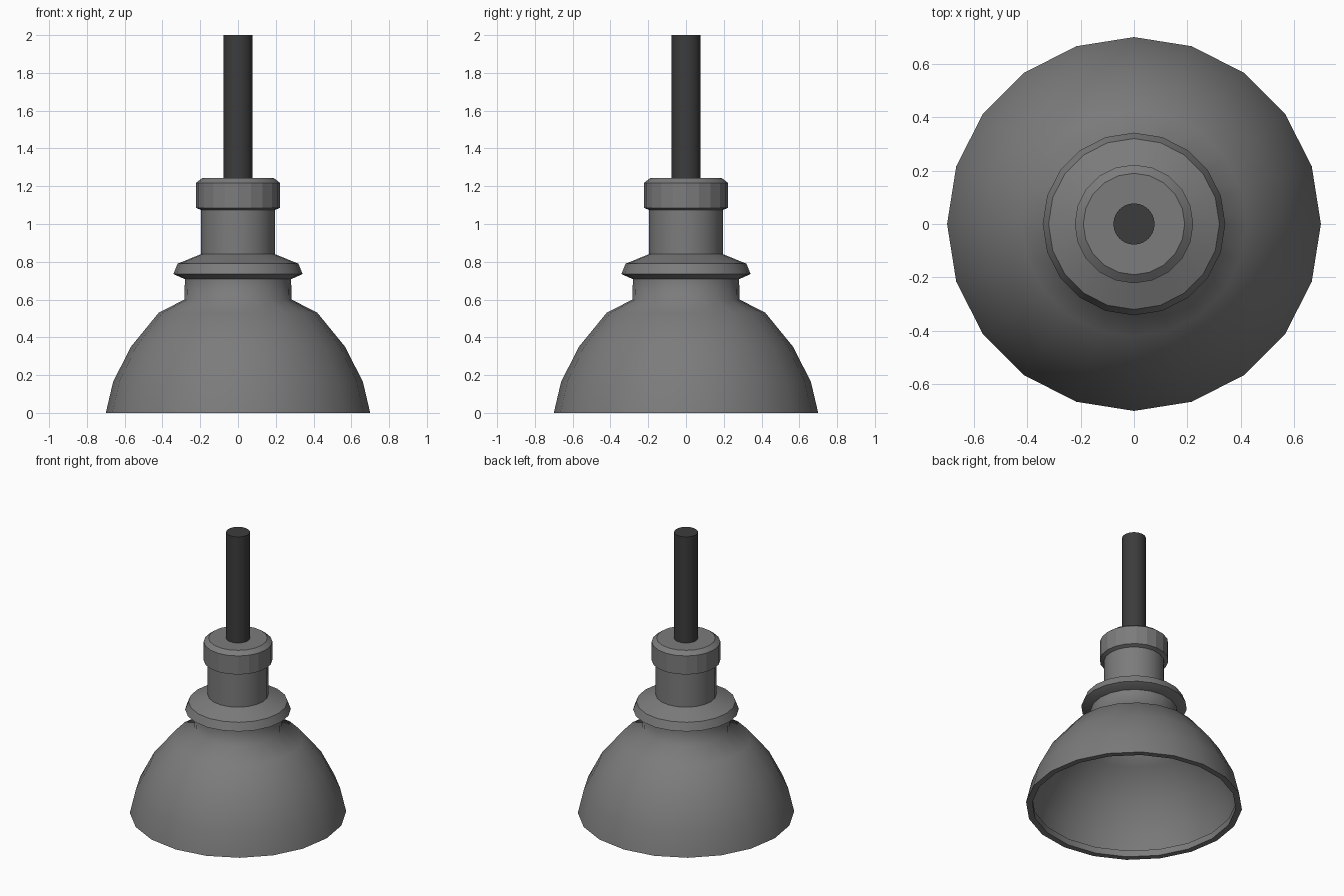
import bpy, math

if "Cube" in bpy.data.objects:
    bpy.data.objects.remove(bpy.data.objects["Cube"])


def material(name, v):
    m = bpy.data.materials.new(name)
    m.diffuse_color = (v, v, v, 1)
    m.use_nodes = True
    m.node_tree.nodes["Principled BSDF"].inputs["Base Color"].default_value = m.diffuse_color
    return m


def lathe(name, profile, sides, mat, angle=30):
    """Revolve (radius, z) points about z; zero radius points become poles."""
    verts, rings, faces = [], [], []
    for r, z in profile:
        n = sides if r > 0 else 1
        rings.append([len(verts) + i % n for i in range(sides)])
        verts += [(r * math.cos(2 * math.pi * i / sides),
                   r * math.sin(2 * math.pi * i / sides), z) for i in range(n)]
    for a, b in zip(rings, rings[1:]):
        for i in range(sides):
            j = (i + 1) % sides
            faces.append(list(dict.fromkeys((a[i], a[j], b[j], b[i]))))
    me = bpy.data.meshes.new(name)
    me.from_pydata(verts, [], faces)
    ob = bpy.data.objects.new(name, me)
    bpy.context.collection.objects.link(ob)
    me.materials.append(mat)
    bpy.ops.object.select_all(action='DESELECT')
    ob.select_set(True)
    bpy.context.view_layer.objects.active = ob
    bpy.ops.object.shade_smooth_by_angle(angle=math.radians(angle))
    return ob


metal = material("metal", 0.2)
rubber = material("rubber", 0.045)

# Thin sheet dome with a turned-in lip at the rim, running up into the neck
lip = [(.688, .045), (.66, .045), (.66, 0)]
dome = [(.70, 0), (.661, .165), (.567, .35), (.42, .53), (.284, .60), (.281, .71)]
lathe("shade", lip + dome, 20, metal, angle=75)

# Flared collar and lamp holder in one turned piece
lathe("holder", [(0, .705), (.275, .705), (.342, .735), (.32, .79), (.196, .84),
                 (.196, 1.078)], 20, metal)

# Bevelled end cap
lathe("cap", [(.195, 1.074), (.222, 1.085), (.222, 1.218),
              (.19, 1.243), (0, 1.243)], 20, metal, angle=15)

# Hanging cord
lathe("cord", [(.077, 1.24), (.077, 2), (0, 2)], 32, rubber)
